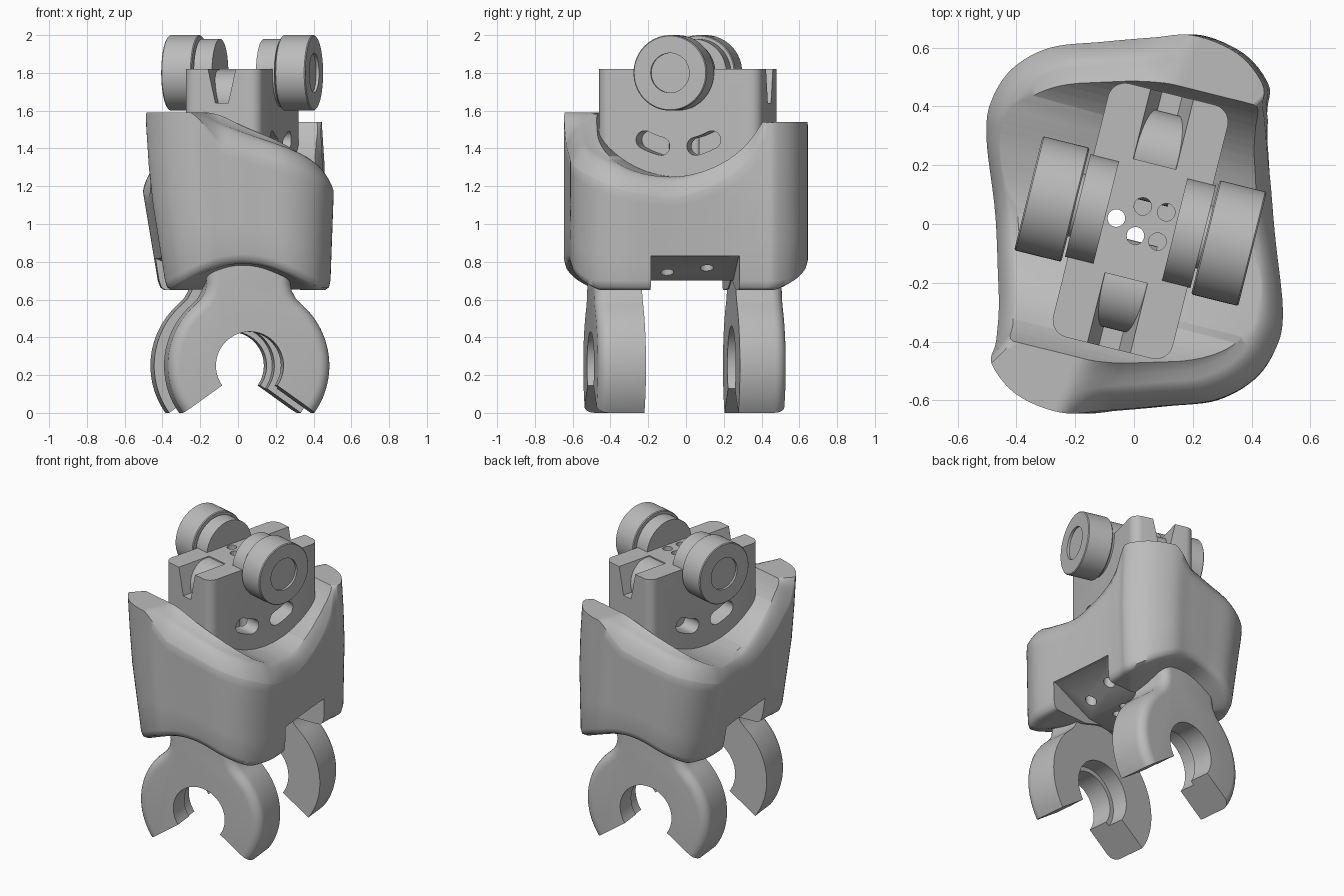
import bpy, bmesh
from math import sin, cos, pi, radians
from mathutils import Matrix, Vector

if "Cube" in bpy.data.objects:
    bpy.data.objects.remove(bpy.data.objects["Cube"])

grey = bpy.data.materials.new("plain grey")
grey.use_nodes = True
grey.diffuse_color = (0.5, 0.5, 0.5, 1)
grey.node_tree.nodes["Principled BSDF"].inputs["Base Color"].default_value = (0.5, 0.5, 0.5, 1)

TOWER = Matrix.Translation((0.022, 0.01, 0)) @ Matrix.Rotation(radians(-14), 4, 'Z')
BASE = Matrix.Rotation(radians(6), 4, 'Z')
CLAMP_SHIFT = Matrix.Translation((0.01, -0.008, 0))
HALF_TURN = Matrix.Rotation(pi, 4, 'Z')
AXLE_Z = 1.8


def make(name, bm, matrix=Matrix()):
    bmesh.ops.recalc_face_normals(bm, faces=bm.faces)
    bm.transform(matrix)
    mesh = bpy.data.meshes.new(name)
    bm.to_mesh(mesh)
    bm.free()
    mesh.materials.append(grey)
    ob = bpy.data.objects.new(name, mesh)
    bpy.context.collection.objects.link(ob)
    return ob


def activate(ob):
    bpy.ops.object.select_all(action='DESELECT')
    ob.select_set(True)
    bpy.context.view_layer.objects.active = ob


def smooth(ob, angle=35):
    activate(ob)
    bpy.ops.object.shade_smooth_by_angle(angle=radians(angle))


def cut(target, cutter, keep=False):
    activate(target)
    mod = target.modifiers.new("cut", 'BOOLEAN')
    mod.operation = 'DIFFERENCE'
    mod.solver = 'EXACT'
    mod.object = cutter
    bpy.ops.object.modifier_apply(modifier=mod.name)
    if not keep:
        bpy.data.objects.remove(cutter)


def prism_mesh(points, low, high, axis):
    place = {'x': lambda a, b, t: (t, a, b),
             'y': lambda a, b, t: (a, t, b),
             'z': lambda a, b, t: (a, b, t)}[axis]
    bm = bmesh.new()
    ends = [[bm.verts.new(place(a, b, t)) for a, b in points] for t in (low, high)]
    n = len(points)
    for end in ends:
        bm.faces.new(end)
    for i in range(n):
        j = (i + 1) % n
        bm.faces.new((ends[0][i], ends[0][j], ends[1][j], ends[1][i]))
    bmesh.ops.recalc_face_normals(bm, faces=bm.faces)
    return bm


def prism(name, points, low, high, axis, matrix=Matrix()):
    return make(name, prism_mesh(points, low, high, axis), matrix)


def arc(cx, cy, r, start, end, steps):
    angles = [radians(start + (end - start) * i / steps) for i in range(steps + 1)]
    return [(cx + r * cos(a), cy + r * sin(a)) for a in angles]


def disc(cx, cy, r, steps=32):
    return arc(cx, cy, r, 0, 360, steps)[:-1]


def lathe(name, profile, matrix, steps=64):
    # Profile of (distance along x, radius), closed on the axis
    bm = bmesh.new()
    verts = [bm.verts.new((u, 0, r)) for u, r in profile]
    edges = [bm.edges.new(p) for p in zip(verts, verts[1:])]
    bmesh.ops.spin(bm, geom=verts + edges, axis=(1, 0, 0), cent=(0, 0, 0),
                   angle=2 * pi, steps=steps)
    bmesh.ops.remove_doubles(bm, verts=bm.verts, dist=0.0005)
    return make(name, bm, matrix)


# Shell outline: half of it as x, y, rim height; the rest by a half turn, slightly lower
half = [(-.46, -.475, 1.59), (-.375, -.58, 1.59), (-.225, -.642, 1.59), (-.08, -.635, 1.535),
        (.1, -.62, 1.475), (.28, -.6, 1.42), (.41, -.53, 1.37), (.485, -.42, 1.32),
        (.508, -.29, 1.275), (.48, -.02, 1.255), (.457, .25, 1.37), (.457, .39, 1.52)]
control = [Vector(p) for p in half]
for p in half:
    q = HALF_TURN @ Vector(p)
    q.z -= 0.17 * max(0, q.z - 1.296)
    control.append(q)
outline = []
for i in range(len(control)):
    a, b, c, d = (control[(i + k) % len(control)] for k in (-1, 0, 1, 2))
    for s in range(6):
        t = s / 6
        outline.append(0.5 * (2 * b + (c - a) * t + (2 * a - 5 * b + 4 * c - d) * t * t
                              + (3 * b - a - 3 * c + d) * t ** 3))


def top_height(p, s):
    # Flat horns, and a rounded rim that rises inward until the bowl cuts it
    tip = 1.59 if p.y < 0 else 1.54
    rim = p.z + 0.5 * max(0, 0.82 - s)
    fillet = max(0, min(0.11, 2 * (tip - p.z)))
    return min(tip, rim) - fillet * (max(0, s - 0.82) / 0.18) ** 2.4


def low_height(x):
    return 0.65 + 0.14 * max(0, cos(pi * x / 0.9))


def taper(p, z, s=1):
    # Narrows below the waist and leans slightly sideways
    return (p.x * s * (1 - 0.2 * max(0, 1.2 - z)) + 0.065 * (1.2 - z), p.y * s, z)


rings = []
for s, mix, lift in ((.1, 0, 0), (.6, .6, 0), (.85, 1, 0), (.94, 1, 0), (.985, 1, .015), (1, 1, .05)):
    rings.append([taper(p, 0.66 + (low_height(p.x) - 0.66) * mix + lift, s) for p in outline])
for t in (.25, .5, .75, .9):
    rings.append([taper(p, (low_height(p.x) + .05) * (1 - t) + top_height(p, 1) * t)
                  for p in outline])
for s in (1, .995, .985, .97, .95, .925, .9, .87, .82, .7, .4, .1):
    rings.append([taper(p, top_height(p, s), s) for p in outline])
bm = bmesh.new()
rings = [[bm.verts.new(co) for co in ring] for ring in rings]
n = len(outline)
for low, high in zip(rings, rings[1:]):
    for i in range(n):
        j = (i + 1) % n
        bm.faces.new((low[i], low[j], high[j], high[i]))
bm.faces.new(rings[0])
bm.faces.new(rings[-1])
shell = make("shell", bm)

# Clearance bowl around the axle
cut(shell, prism("bowl_cutter", disc(0, 1.79, .54, 96), -1, 1, 'x', TOWER))

# Channel across the underside, with a ceiling that rises outward
gable = [(-.7, .4), (.7, .4), (.7, .83), (.44, .83), (.15, .7), (-.15, .7), (-.44, .83), (-.7, .83)]
cut(shell, prism("channel_cutter", gable, -.235, .235, 'y', BASE))
for x, y in ((.26, -.1), (.29, .11), (-.26, .1), (-.29, -.11)):
    cut(shell, prism("ceiling_hole_cutter", disc(x, y, .035, 20), .5, .95, 'z'))

# Tower: rounded block set at an angle
block = []
for cx, cy, start in ((.15, .385, 0), (-.15, .385, 90), (-.15, -.385, 180), (.15, -.385, 270)):
    block += arc(cx, cy, .06, start, start + 90, 8)
tower = prism("tower", block, 1.0, 1.82, 'z', TOWER)

# V slots in both ends, each with a curved ramp, and rounded windows in the sides
for side in (-1, 1):
    low, high = sorted((side * .2, side * .6))
    notch = [(-.035, 1.64), (.035, 1.64), (.093, 1.9), (-.093, 1.9)]
    cut(tower, prism("slot_cutter", notch, low, high, 'y', TOWER))
    first, last = -90 + side * 21 - 7, -90 + side * 21 + 7
    caps = [arc(.39 * cos(radians(a)), 1.79 + .39 * sin(radians(a)), .048, a + k, a + k + 180, 10)
            for a, k in ((last, 0), (first, 180))]
    window = caps[0] + arc(0, 1.79, .342, last, first, 6)[1:-1] + caps[1] \
        + arc(0, 1.79, .438, first, last, 6)[1:-1]
    for near, far in ((-.5, -.08), (.08, .5)):
        cut(tower, prism("window_cutter", window, near, far, 'x', TOWER))
    smooth(prism("slot_ramp", disc(side * .225, 1.66, .155, 48), -.078, .078, 'x', TOWER))

# Cable holes: blind from both ends, two running right through
for i, (x, y) in enumerate(((-.06, .02), (.005, -.04), (.03, .06), (.11, .04), (.08, -.06))):
    spans = [(.5, 2.1)] if i < 2 else [(.5, .9), (1.2, 2.1)]
    for low, high in spans:
        hole = prism("hole_cutter", disc(x, y, .03, 20), low, high, 'z')
        cut(shell, hole, keep=True)
        cut(tower, hole)
smooth(shell, 50)
smooth(tower)

# Wheels on either side of the tower, each with an inner disc and a sunk hub
wheel = [(.12, 0), (.12, .18), (.22, .18), (.22, .11), (.228, .11), (.228, .195), (.233, .2),
         (.388, .2), (.393, .195), (.393, .105), (.378, .105), (.378, 0)]
for side, turn in (("left", Matrix()), ("right", HALF_TURN)):
    smooth(lathe(side + "_wheel", wheel, TOWER @ Matrix.Translation((0, 0, AXLE_Z)) @ turn))

# Open clamps under the shell
edge = arc(0, .25, .43, -35.5, 48, 28) + [(.252, .605), (.23, .645), (.222, .69), (.23, .75), (.23, .92)]
profile = edge + [(-x, z) for x, z in reversed(edge)] + arc(0, .25, .18, 215.5, -35.5, 40)
for name, turn in (("front_clamp", CLAMP_SHIFT @ BASE), ("back_clamp", CLAMP_SHIFT @ HALF_TURN @ BASE)):
    bm = prism_mesh(profile, -.5, -.25, 'y')
    # Round the outer rim of the outward face
    rim = [e for e in bm.edges
           if all(v.co.y < -.49 and Vector((v.co.x, v.co.z - .25)).length > .35 for v in e.verts)]
    bmesh.ops.bevel(bm, geom=rim, offset=.06, segments=6, profile=.5, affect='EDGES')
    clamp = make(name, bm, turn)
    cut(clamp, prism("counterbore_cutter", disc(0, .25, .21, 48), -.36, -.2, 'y', turn))
    smooth(clamp)
